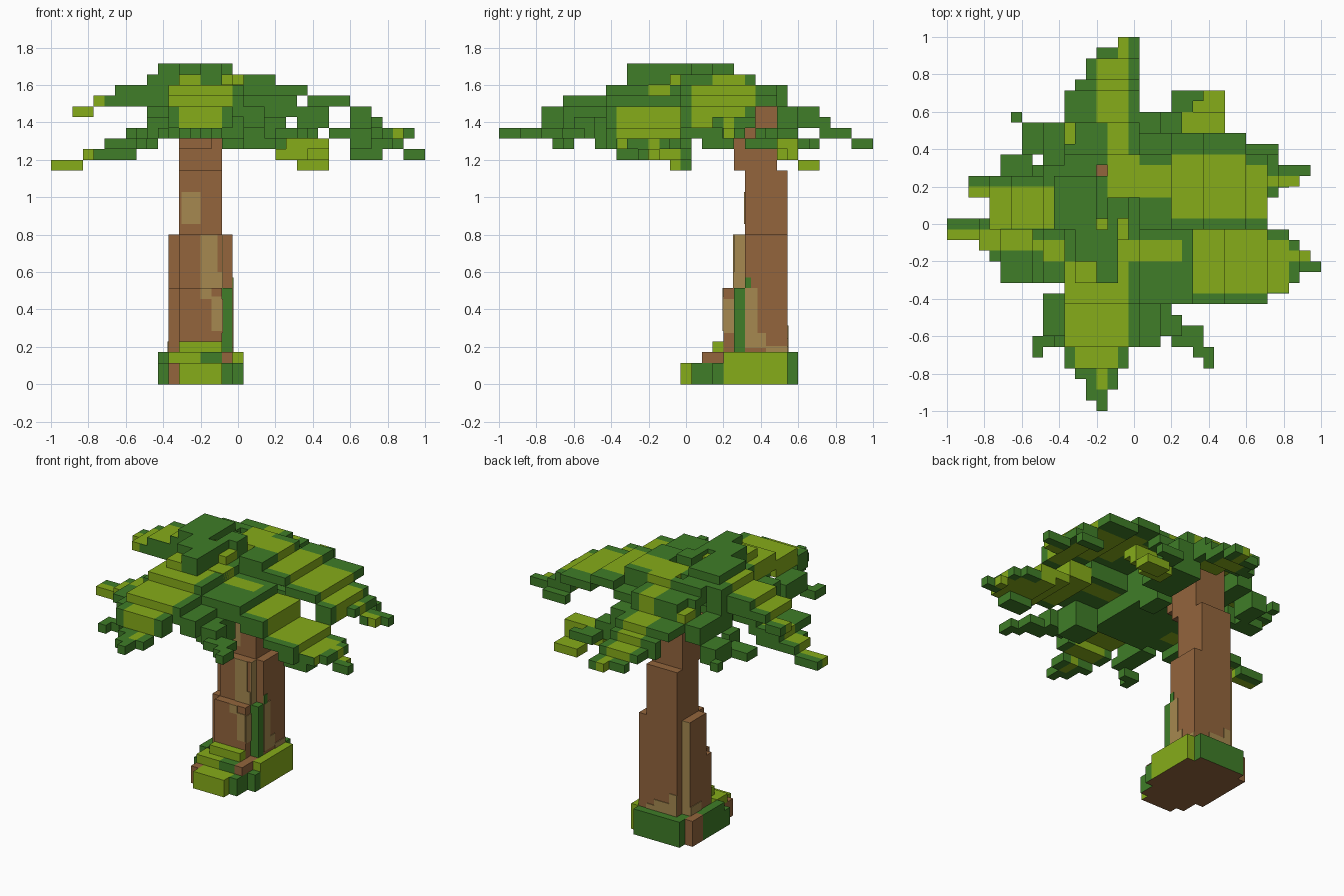
import bpy, bmesh
from mathutils import Matrix, Vector

if "Cube" in bpy.data.objects:
    bpy.data.objects.remove(bpy.data.objects["Cube"])

V = 2 / 35  # size of one block; all coordinates below count blocks


def material(name, rgb):
    m = bpy.data.materials.new(name)
    m.use_nodes = True
    m.diffuse_color = (*rgb, 1)
    m.node_tree.nodes["Principled BSDF"].inputs["Base Color"].default_value = (*rgb, 1)
    return m


DARK, LIGHT, BARK, TAN = range(4)
MATS = [material("dark green", (0.050, 0.205, 0.021)),
        material("light green", (0.238, 0.412, 0.010)),
        material("bark brown", (0.292, 0.130, 0.046)),
        material("pale bark", (0.380, 0.250, 0.080))]


def blocks(name, boxes, under=None):
    """One object from boxes (x0, x1, y0, y1, z0, z1, colour)."""
    bm = bmesh.new()
    for x0, x1, y0, y1, z0, z1, col in boxes:
        size = Vector((x1 - x0, y1 - y0, z1 - z0)) * V
        mid = Vector(((x0 + x1) / 2 - 17.5, (y0 + y1) / 2 - 17.5, (z0 + z1) / 2)) * V
        made = bmesh.ops.create_cube(bm, size=1, matrix=Matrix.Translation(mid) @ Matrix.Diagonal((*size, 1)))
        for f in {f for v in made["verts"] for f in v.link_faces}:
            f.normal_update()
            f.material_index = under if under is not None and f.normal.z < -0.5 else col
    mesh = bpy.data.meshes.new(name)
    bm.to_mesh(mesh)
    bm.free()
    for m in MATS:
        mesh.materials.append(m)
    obj = bpy.data.objects.new(name, mesh)
    bpy.context.collection.objects.link(obj)


def frond(name, axis, steps):
    """Stepped leaf: (start, end, side0, side1, light0, light1, z0, z1) along x or y."""
    boxes = []
    for a0, a1, b0, b1, l0, l1, z0, z1 in steps:
        for c0, c1, col in ((b0, l0, DARK), (l0, l1, LIGHT), (l1, b1, DARK)):
            if c1 > c0:
                span = (a0, a1, c0, c1) if axis == "x" else (c0, c1, a0, a1)
                boxes.append((*span, z0, z1, col))
    blocks(name, boxes)


# Trunk: tall shaft, stepped buttresses and a forward-leaning top
blocks("trunk", [
    (12, 16, 23, 27, 0, 20, BARK),
    (16, 17, 23, 27, 0.2, 14, BARK),
    (11, 12, 23, 26, 0.2, 14, BARK),
    (11, 12, 22, 23, 0.2, 9, BARK),
    (12, 16, 22, 23, 0.2, 14, BARK),
    (12, 16, 21, 22, 0.2, 9, BARK),
    (12, 16, 22, 26, 20, 24, BARK),
    (12, 15, 20, 22, 22, 24, BARK),
    (12, 16, 23, 26, 24, 26, BARK),
    (14, 15, 22, 23, 24, 28, BARK)])

# Pale bark patches and moss, thin plates on the trunk
t = 0.08
blocks("bark_patches", [
    (12.2, 14, 23 - t, 23, 15, 18, TAN),
    (14, 15.6, 22 - t, 22, 9, 14, TAN),
    (15, 16, 22 - t, 22, 9, 10.5, TAN),
    (14, 15, 21 - t, 21, 8, 9, TAN),
    (15, 16, 21 - t, 21, 5, 8.2, TAN),
    (16, 16 + t, 22, 23, 9, 14, TAN),
    (16, 16 + t, 21, 22, 4.8, 8, TAN),
    (11, 12, 26, 26 + t, 3, 14, TAN),
    (11 - t, 11, 24, 26, 3, 4, TAN),
    (17, 17 + t, 23, 25, 3.4, 4.8, TAN),
    (17, 17 + t, 23, 24.2, 4.8, 9, TAN),
    (17, 17 + t, 25, 27, 3, 3.6, TAN),
    (12, 13, 27, 27 + t, 3, 5.5, TAN),
    (13, 15, 27, 27 + t, 3, 4.3, TAN),
    (15, 16, 27, 27 + t, 3, 3.6, TAN)])
blocks("trunk_moss", [
    (16, 17, 22, 23, 3, 9, DARK),
    (17, 17 + t, 23, 23.6, 8.9, 10, DARK)])

# Mossy base with earth underneath
blocks("base", [
    (17, 18, 21, 27, 0, 3, LIGHT),
    (10, 11, 21, 25, 0, 3, DARK),
    (10, 11, 25, 27, 0, 3, BARK),
    (11, 17, 27, 28, 0, 3, DARK),
    (11, 12, 26, 27, 0, 3, DARK),
    (11, 17, 21, 27, 0, 0.2, BARK),
    (12, 16, 18, 21, 0, 2, LIGHT),
    (12, 16, 17, 18, 0, 2, LIGHT),
    (11, 12, 18, 22, 0, 2, BARK),
    (16, 17, 18, 22, 0, 2, DARK),
    (17, 18, 20, 21, 0, 2, DARK),
    (10, 11, 20, 21, 0, 2, DARK),
    (11, 14, 19, 21, 2, 3, LIGHT),
    (14, 16, 19, 21, 2, 3, DARK),
    (16, 17, 19, 22, 2, 3, BARK),
    (12, 16, 20, 21, 3, 4, LIGHT)], under=BARK)

# Crown: leaf core, topmost tuft and a collar around the trunk top
blocks("crown", [
    (11, 18, 14, 22, 26, 28, DARK),
    (11, 18, 11, 20, 23, 26, DARK),
    (15, 18, 20, 22, 23, 26, DARK),
    (10, 14, 17, 22, 28, 30, DARK),
    (11, 14, 22, 24, 27, 29, DARK),
    (14, 15, 18, 22, 28, 29, DARK),
    (14, 15, 23, 24, 27, 29, DARK),
    (12, 16, 14, 17, 28, 30, DARK),
    (14, 16, 12, 14, 28, 30, DARK),
    (12, 14, 12, 14, 28, 29, LIGHT),
    (16, 17, 16, 18, 28, 29, LIGHT),
    (16, 18, 14, 16, 27, 28.05, LIGHT),
    (14, 15, 17, 18, 28, 29.5, LIGHT),
    (15, 16, 17, 20, 28, 30, DARK),
    (16, 17, 18, 20, 28, 30, DARK),
    (16, 18, 19, 22, 22, 23, DARK),
    (17, 21, 23, 28, 22, 23, DARK),
    (17, 20, 24, 28, 23, 24, DARK)])

# Main fronds, each falling in steps from the crown
frond("front_frond", "y", [
    (10, 14, 11, 18, 11, 17, 26, 28),
    (6, 10, 11, 18, 11, 17, 25, 27),
    (4, 6, 11, 17, 12, 16, 24, 26),
    (3, 4, 12, 16, 14, 15, 23, 24),
    (2, 3, 13, 16, 14, 15, 23, 24),
    (1, 2, 13, 15, 13, 13, 23, 24),
    (0, 1, 14, 15, 14, 14, 23, 24)])
frond("back_frond", "y", [
    (20, 24, 15, 18, 15, 18, 27, 29),
    (24, 27, 12, 18, 15, 17, 26, 28),
    (24, 25, 11, 12, 11, 11, 26, 28),
    (25, 27, 11, 12, 11, 12, 26, 27),
    (27, 30, 14, 18, 14, 17, 24, 26),
    (27, 30, 11, 14, 11, 11, 25, 26),
    (30, 31, 12, 18, 14, 17, 23, 25),
    (31, 33, 13, 18, 14, 17, 23, 24),
    (33, 34, 14, 18, 16, 17, 22, 23),
    (34, 35, 16, 18, 16, 17, 22, 23)])
frond("left_back_frond", "x", [
    (18, 21, 17, 24, 20, 23, 27, 29),
    (18, 21, 24, 26, 24, 24, 26, 27),
    (21, 24, 17, 26, 18, 24, 27, 28),
    (24, 28, 17, 26, 18, 24, 26, 27),
    (28, 30, 17, 24, 18, 23, 24, 26),
    (28, 31, 24, 25, 24, 24, 23, 24),
    (30, 31, 20, 24, 21, 22, 24, 25),
    (31, 32, 20.9, 23, 21, 22, 23, 24),
    (32, 33, 21, 23, 21, 22, 23, 24),
    (33, 34, 22, 23, 22, 22, 23, 24)])
frond("left_front_frond", "x", [
    (18, 22, 10, 17, 14, 16, 25, 27),
    (22, 23, 10, 17, 10, 10, 25, 27),
    (23, 26, 10, 17, 11, 17, 24, 26),
    (26, 28, 10, 17, 11, 17, 23, 24),
    (28, 30, 10, 17, 11, 17, 22, 24),
    (28, 31, 11, 13, 11, 11, 21, 22),
    (30, 32, 11, 17, 11.1, 16, 22, 23),
    (32, 33, 12, 16, 14, 15, 22, 23),
    (33, 34, 13, 15, 14, 15, 21, 22),
    (34, 35, 13, 14, 13, 13, 21, 22)])
frond("right_back_frond", "x", [
    (9, 11, 17, 23, 17.1, 21, 26, 29),
    (6, 9, 17, 22, 17.1, 21, 26, 28),
    (5, 6, 17, 22, 17.1, 21, 26, 27),
    (4, 5, 17, 22, 17, 21, 26, 27),
    (2, 4, 20, 22, 20, 21, 25, 26)])
frond("right_front_frond", "x", [
    (9, 11, 12, 18, 14, 16, 23, 26),
    (8, 9, 12, 18, 15, 16, 22, 24),
    (5, 8, 12, 18, 15, 17, 22, 23),
    (4, 8, 14, 18, 15, 17, 21, 22),
    (3, 4, 15, 18, 15, 17, 21, 22),
    (0, 3, 16, 18, 16, 17, 20, 21)])

# Small ragged fronds between the main ones
frond("left_back_sprig", "x", [
    (18, 20, 26, 28, 26, 26, 24, 26),
    (20, 22, 26, 28, 26, 26, 23, 24),
    (22, 26, 26, 28, 26, 28, 22, 23),
    (21, 23, 28, 30, 28, 28, 22, 23),
    (23, 24, 29, 30, 29, 29, 22, 23),
    (21, 24, 26, 28, 26, 28, 21, 22),
    (24, 26, 27, 28, 27, 28, 21, 22),
    (23, 26, 28, 30, 28, 30, 20, 21)])
frond("left_front_sprig", "x", [
    (18, 20, 6, 10, 6, 6, 24, 26),
    (18, 21, 9, 12, 9, 9, 22, 25),
    (20, 22, 7, 9, 7, 7, 23, 25),
    (21, 24, 6, 8, 6, 6, 23, 24),
    (23, 25, 5, 6, 5, 5, 23, 24),
    (24, 25, 4, 5, 4, 4, 23, 24)])
frond("right_front_sprig", "x", [
    (9, 11, 7, 11, 7, 7, 23, 25),
    (10, 11, 6, 7, 6, 6, 23, 24),
    (8, 10, 6, 7, 6, 6, 22, 23),
    (8, 9, 5, 6, 5, 5, 22, 23)])
frond("right_back_sprig", "x", [
    (9, 11, 21, 27, 21, 21, 24, 26),
    (7, 9, 24, 27, 24, 24, 22, 24),
    (5, 8, 22, 24, 22, 22, 22, 23),
    (8, 9, 21, 23, 21, 21, 22, 24),
    (6, 7, 27, 28, 27, 27, 22, 23)])
